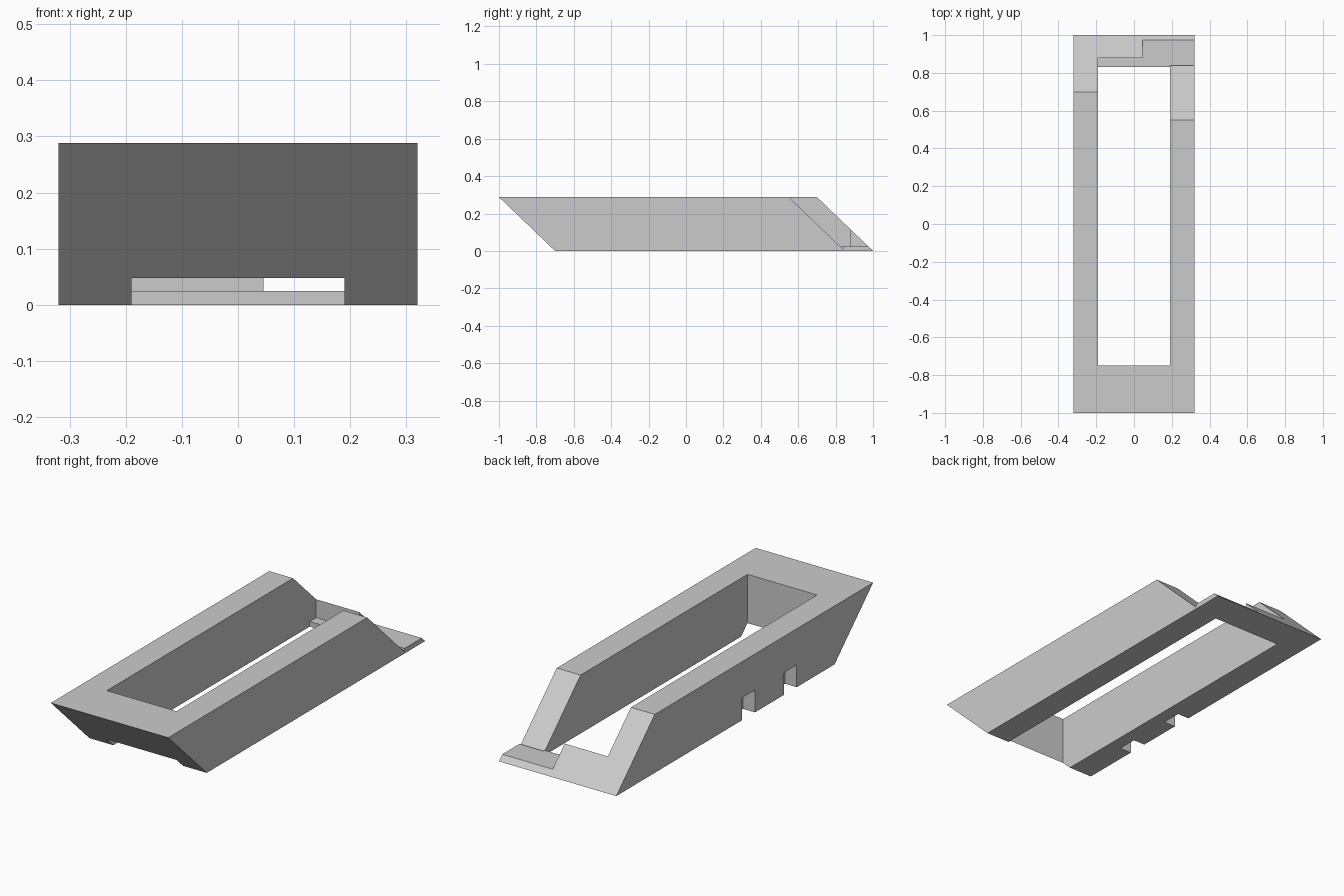
import bpy
import bmesh

cube = bpy.data.objects.get("Cube")
if cube:
    bpy.data.objects.remove(cube)

grey = bpy.data.materials.new("plain_grey")
grey.use_nodes = True
colour = (0.6, 0.6, 0.6, 1)
grey.diffuse_color = colour
grey.node_tree.nodes["Principled BSDF"].inputs["Base Color"].default_value = colour


def prism(name, x0, x1, profile):
    """Extrude a (y, z) profile along x."""
    bm = bmesh.new()
    face = bm.faces.new([bm.verts.new((x0, y, z)) for y, z in profile])
    ext = bmesh.ops.extrude_face_region(bm, geom=[face])
    moved = [v for v in ext["geom"] if isinstance(v, bmesh.types.BMVert)]
    bmesh.ops.translate(bm, vec=(x1 - x0, 0, 0), verts=moved)
    bmesh.ops.recalc_face_normals(bm, faces=bm.faces)
    mesh = bpy.data.meshes.new(name)
    bm.to_mesh(mesh)
    bm.free()
    mesh.materials.append(grey)
    obj = bpy.data.objects.new(name, mesh)
    bpy.context.collection.objects.link(obj)
    return obj


def box(name, x0, x1, y0, y1, z0, z1):
    return prism(name, x0, x1, [(y0, z0), (y1, z0), (y1, z1), (y0, z1)])


# Slanted frame body
W, H, IN = 0.32, 0.288, 0.19
frame = prism("slanted_frame", -W, W, [(-1, H), (-0.7, 0), (1, 0), (0.7, H)])

cutters = [
    # Long central opening
    box("opening_cutter", -IN, IN, -0.75, 0.83, -0.1, 0.5),
    # Recess behind the opening, leaving a thin floor
    box("recess_cutter", -IN, IN, 0.8, 0.88, 0.025, 0.5),
    # Thin plate at the back of the left arm
    box("plate_cutter", 0.045, 0.4, 0.84, 1.1, 0.025, 0.5),
    # Shorter slanted end of the left arm
    prism("slope_cutter", IN, 0.4, [(0.446, 0.388), (0.84, 0.008), (0.84, 0.388)]),
]
# Two notches along the lower right edge
for y in (-0.405, -0.08):
    cutters.append(box("notch_cutter", -0.4, -0.256, y, y + 0.1, -0.1, 0.11))

for cutter in cutters:
    cutter.hide_render = True
    mod = frame.modifiers.new(cutter.name, "BOOLEAN")
    mod.operation = "DIFFERENCE"
    mod.solver = "EXACT"
    mod.object = cutter

# Bake the cuts and drop the cutters
bpy.context.view_layer.objects.active = frame
for mod in list(frame.modifiers):
    bpy.ops.object.modifier_apply(modifier=mod.name)
for cutter in cutters:
    bpy.data.objects.remove(cutter)
